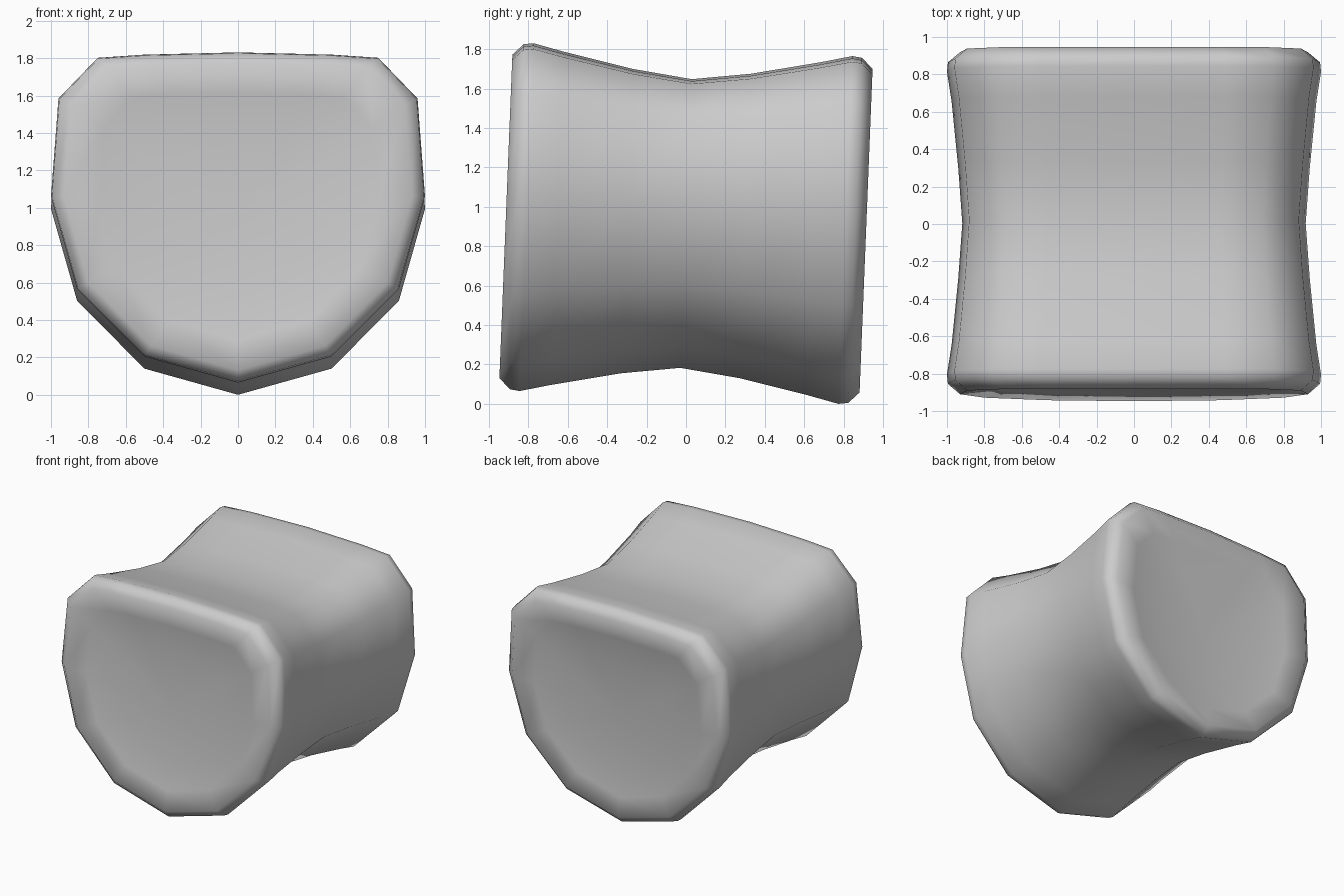
import bpy, bmesh, math
from mathutils import Matrix

if "Cube" in bpy.data.objects:
    bpy.data.objects.remove(bpy.data.objects["Cube"])

# Half outline of the rim section, bottom to top (x, z about the body axis)
half = [(0, -0.885), (0.5, -0.745), (0.86, -0.383), (1.0, 0.11),
        (0.96, 0.635), (0.75, 0.853), (0.5, 0.87), (0, 0.882)]
outline = half + [(-x, z) for x, z in half[-2:0:-1]]

# Stations from dished end to waist: (y, x scale, z scale)
end = [(0.85, 0.25, 0.25), (0.862, 0.5, 0.5), (0.885, 0.75, 0.75),
       (0.915, 0.93, 0.93), (0.86, 0.995, 0.992), (0.81, 1.0, 1.0),
       (0.65, 0.975, 0.957), (0.3, 0.94, 0.875)]
stations = ([(-y, a, b) for y, a, b in end] + [(0, 0.918, 0.83)] + end[::-1])

bm = bmesh.new()
rings = [[bm.verts.new((x * sx, y, z * sz)) for x, z in outline]
         for y, sx, sz in stations]
n = len(outline)

# Skin between neighbouring sections
for r, s in zip(rings, rings[1:]):
    for i in range(n):
        j = (i + 1) % n
        bm.faces.new((r[i], r[j], s[j], s[i]))

# Centres of the two dished ends
for ring, y in ((rings[0], -0.846), (rings[-1], 0.846)):
    c = bm.verts.new((0, y, 0))
    for i in range(n):
        bm.faces.new((ring[i], ring[(i + 1) % n], c))
bmesh.ops.recalc_face_normals(bm, faces=bm.faces)

# Slight lean, then rest on the ground
bmesh.ops.transform(bm, matrix=Matrix.Rotation(math.radians(-2.3), 4, 'X'), verts=bm.verts)
low = min(v.co.z for v in bm.verts)
bmesh.ops.translate(bm, vec=(0, 0, -low), verts=bm.verts)

mesh = bpy.data.meshes.new("waisted_body")
bm.to_mesh(mesh)
bm.free()
mesh.shade_smooth()
body = bpy.data.objects.new("waisted_body", mesh)
bpy.context.collection.objects.link(body)
